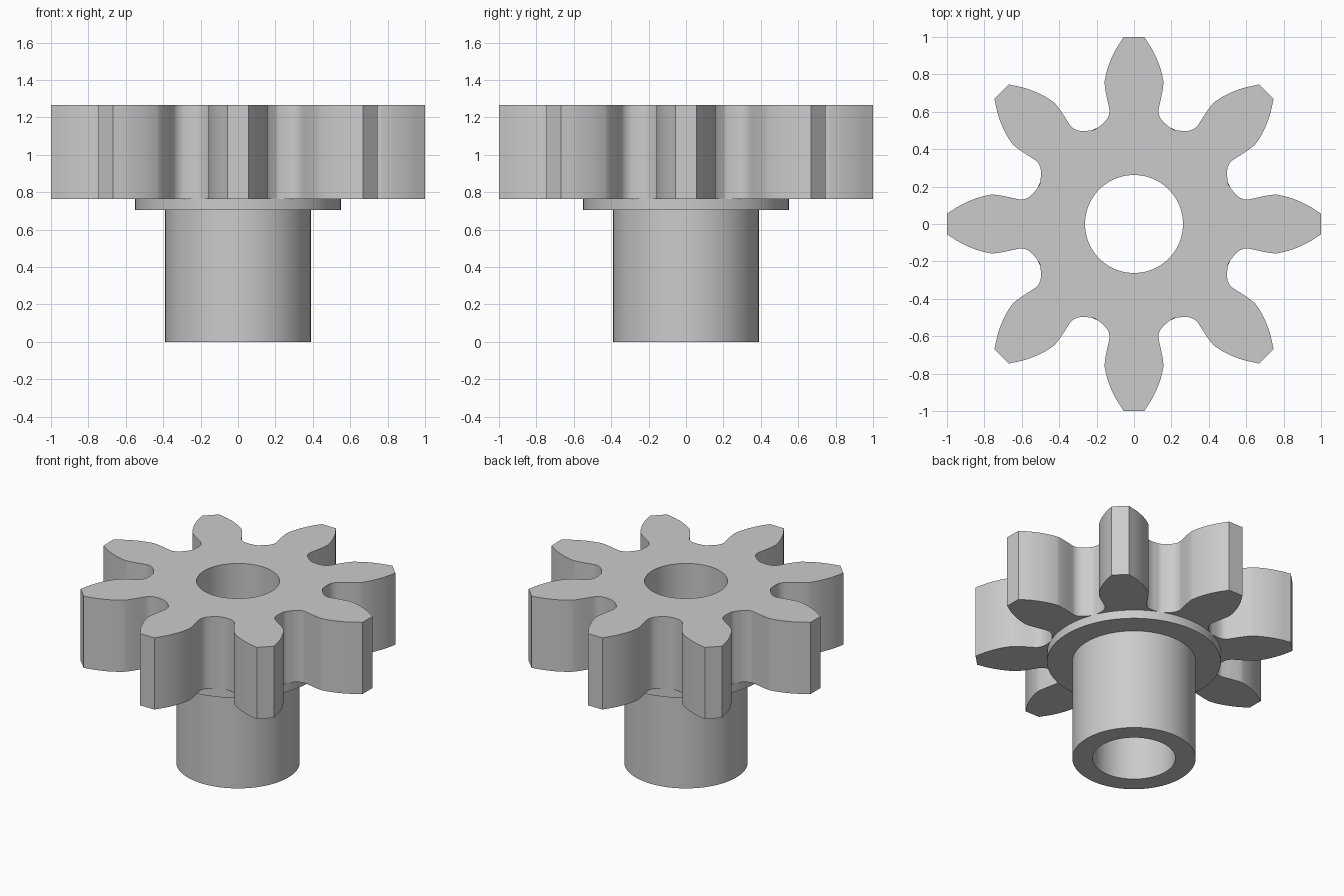
import bpy, bmesh, math
from mathutils import Vector, Matrix

if "Cube" in bpy.data.objects:
    bpy.data.objects.remove(bpy.data.objects["Cube"], do_unlink=True)

TEETH, SEGMENTS = 8, 96
BORE, HUB, FLANGE = 0.262, 0.39, 0.55
Z_FLANGE, Z_GEAR, Z_TOP = 0.705, 0.765, 1.265
PITCH = math.tau / TEETH

steel = bpy.data.materials.new("plain grey")
steel.use_nodes = True
grey = (0.6, 0.6, 0.6, 1)
steel.diffuse_color = grey
steel.node_tree.nodes["Principled BSDF"].inputs["Base Color"].default_value = grey


def finish(name, bm):
    bmesh.ops.recalc_face_normals(bm, faces=bm.faces)
    mesh = bpy.data.meshes.new(name)
    bm.to_mesh(mesh)
    bm.free()
    mesh.materials.append(steel)
    obj = bpy.data.objects.new(name, mesh)
    bpy.context.collection.objects.link(obj)
    bpy.ops.object.select_all(action="DESELECT")
    obj.select_set(True)
    bpy.context.view_layer.objects.active = obj
    bpy.ops.object.shade_smooth_by_angle(angle=math.radians(35))


def smooth_path(points, steps=4):
    """Catmull-Rom curve through the points."""
    pts = [points[0] * 2 - points[1], *points, points[-1] * 2 - points[-2]]
    out = []
    for a, b, c, d in zip(pts, pts[1:], pts[2:], pts[3:]):
        for i in range(steps):
            t = i / steps
            out.append(0.5 * (2 * b + (c - a) * t + (2 * a - 5 * b + 4 * c - d) * t**2
                              + (3 * b - a - 3 * c + d) * t**3))
    return out + [points[-1]]


def ring(bm, points, z):
    verts = [bm.verts.new((p.x, p.y, z)) for p in points]
    edges = [bm.edges.new((a, b)) for a, b in zip(verts, verts[1:] + verts[:1])]
    return verts, edges


# Hub, flange and the lower part of the bore, turned from one section
bm = bmesh.new()
section = [(BORE, 0), (HUB, 0), (HUB, Z_FLANGE), (FLANGE, Z_FLANGE),
           (FLANGE, Z_GEAR), (BORE, Z_GEAR)]
verts = [bm.verts.new((r, 0, z)) for r, z in section]
edges = [bm.edges.new((a, b)) for a, b in zip(verts, verts[1:] + verts[:1])]
bmesh.ops.spin(bm, geom=verts + edges, axis=(0, 0, 1), cent=(0, 0, 0),
               angle=math.tau, steps=SEGMENTS, use_merge=True)
bmesh.ops.remove_doubles(bm, verts=bm.verts, dist=0.0001)
finish("hub_and_flange", bm)

# Tooth flank from tip corner to valley floor, for the tooth pointing along +y
flank = [Vector(p) for p in (
    (0.055, 1.0), (0.102, 0.925), (0.137, 0.845), (0.155, 0.775), (0.156, 0.74),
    (0.147, 0.685), (0.135, 0.63), (0.131, 0.60), (0.139, 0.57), (0.16, 0.543),
    (0.185, 0.522))]
middle = Vector((math.sin(PITCH / 2), math.cos(PITCH / 2)))
floor = middle * 0.547
mirrored = [middle * (2 * p.dot(middle)) - p for p in reversed(flank)]
gap = smooth_path(flank + [floor] + mirrored)

# Gear wheel: the gap between two teeth repeated around the bore
outline = [Matrix.Rotation(-PITCH * k, 2) @ p for k in range(TEETH) for p in gap]
bore = [Vector((math.cos(a), math.sin(a))) * BORE
        for a in (math.tau * i / SEGMENTS for i in range(SEGMENTS))]
bm = bmesh.new()
caps, walls = [], []
for z in (Z_GEAR, Z_TOP):
    outer, outer_edges = ring(bm, outline, z)
    inner, inner_edges = ring(bm, bore, z)
    caps.append(outer_edges + inner_edges)
    walls.append((outer, inner))
for low, high in zip(*walls):
    for i in range(len(low)):
        bm.faces.new((low[i - 1], low[i], high[i], high[i - 1]))
for cap in caps:
    bmesh.ops.triangle_fill(bm, edges=cap, use_beauty=True, normal=(0, 0, 1))
finish("gear_wheel", bm)
